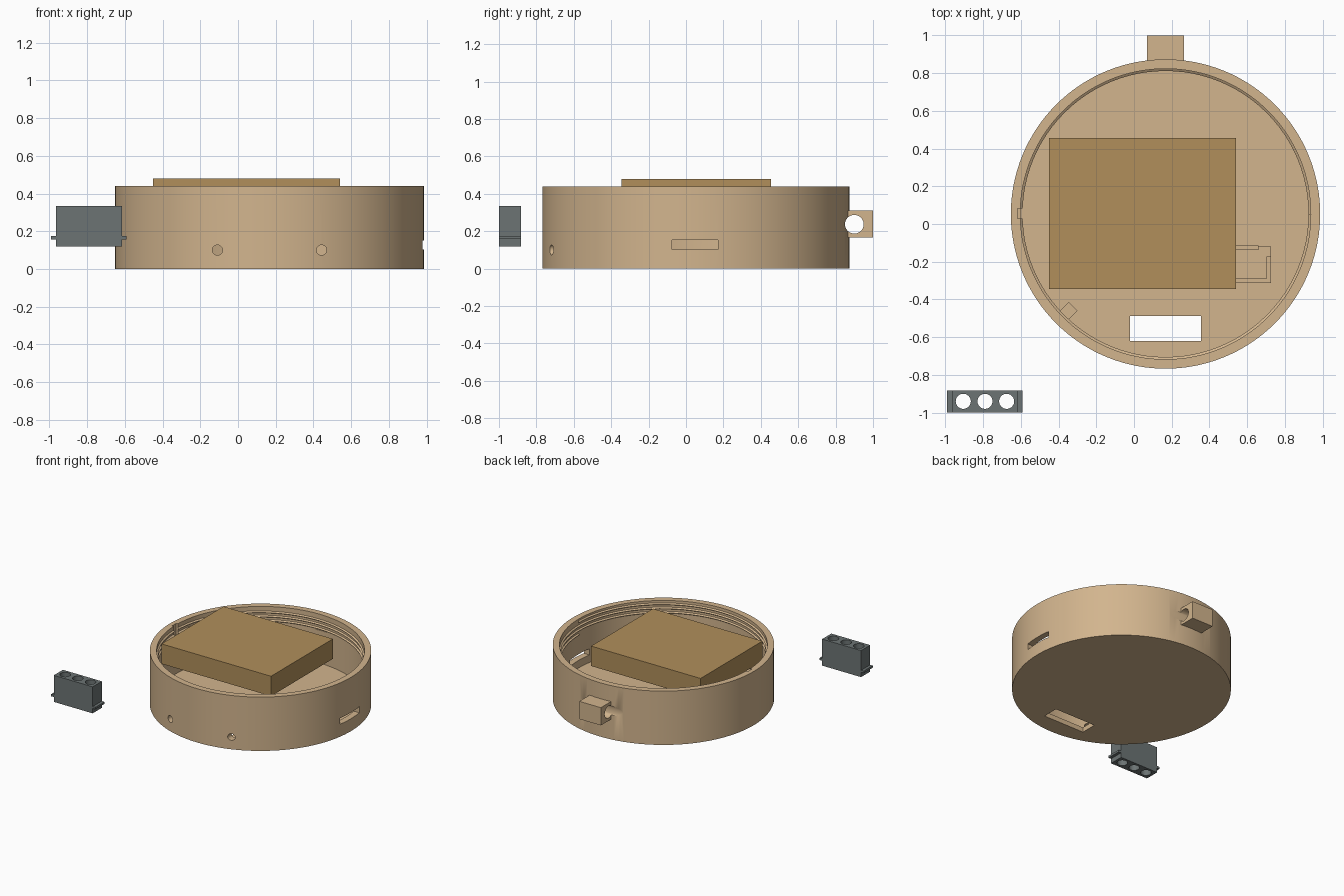
import bpy, bmesh, math
from mathutils import Matrix, Vector

if "Cube" in bpy.data.objects:
    bpy.data.objects.remove(bpy.data.objects["Cube"])

CX, CY = 0.167, 0.053          # centre of the round case
R, RI, H, FLOOR = 0.82, 0.77, 0.44, 0.04


def material(name, rgb):
    m = bpy.data.materials.new(name)
    m.use_nodes = True
    m.diffuse_color = (*rgb, 1)
    m.node_tree.nodes["Principled BSDF"].inputs["Base Color"].default_value = (*rgb, 1)
    return m


tan = material("tan plastic", (0.645, 0.46, 0.27))
brown = material("brown block", (0.44, 0.275, 0.105))
grey = material("slate grey", (0.15, 0.174, 0.174))


def finish(name, bm, mat):
    bmesh.ops.recalc_face_normals(bm, faces=bm.faces)
    mesh = bpy.data.meshes.new(name)
    bm.to_mesh(mesh)
    bm.free()
    ob = bpy.data.objects.new(name, mesh)
    bpy.context.collection.objects.link(ob)
    mesh.materials.append(mat)
    return ob


def box(name, x, y, z, mat=tan, turn=0):
    """Box from its x, y and z ranges, turned about its own upright axis."""
    bm = bmesh.new()
    spans = (x, y, z)
    centre = Vector([(a + b) / 2 for a, b in spans])
    size = [b - a for a, b in spans]
    bmesh.ops.create_cube(bm, size=1, matrix=Matrix.Translation(centre)
                          @ Matrix.Rotation(turn, 4, "Z") @ Matrix.Diagonal((*size, 1)))
    return finish(name, bm, mat)


def rod(name, centre, radius, length, axis, mat=tan):
    """Cylinder along the given direction."""
    bm = bmesh.new()
    spin = Vector(axis).to_track_quat("Z", "Y").to_matrix().to_4x4()
    bmesh.ops.create_cone(bm, cap_ends=True, segments=32, radius1=radius, radius2=radius,
                          depth=length, matrix=Matrix.Translation(centre) @ spin)
    return finish(name, bm, mat)


def activate(ob):
    bpy.ops.object.select_all(action="DESELECT")
    bpy.context.view_layer.objects.active = ob
    ob.select_set(True)


def combine(ob, other, operation="DIFFERENCE", keep=False):
    activate(ob)
    mod = ob.modifiers.new("cut", "BOOLEAN")
    mod.operation, mod.object, mod.solver = operation, other, "EXACT"
    bpy.ops.object.modifier_apply(modifier=mod.name)
    if not keep:
        bpy.data.objects.remove(other)


def smooth(ob):
    activate(ob)
    bpy.ops.object.shade_smooth_by_angle(angle=math.radians(30))


# Round open case, turned from its wall profile
profile = [(0, 0), (R, 0), (R, H), (RI, H), (RI, FLOOR), (0, FLOOR)]
bm = bmesh.new()
verts = [bm.verts.new((CX + r, CY, z)) for r, z in profile]
edges = [bm.edges.new(pair) for pair in zip(verts, verts[1:])]
bmesh.ops.spin(bm, geom=verts + edges, cent=(CX, CY, 0), axis=(0, 0, 1),
               angle=math.tau, steps=128)
bmesh.ops.remove_doubles(bm, verts=bm.verts, dist=1e-4)
case = finish("case", bm, tan)

# Lug on the back with a cross hole that also grooves the case wall
lug = box("strap_lug", (0.07, 0.265), (0.82, 1.0), (0.165, 0.31))
combine(case, lug, "UNION")
combine(case, rod("lug_cutter", (CX, 0.9, 0.237), 0.05, 1.2, (1, 0, 0)))

# Openings: floor slot, side port and two front holes
combine(case, box("floor_cutter", (-0.02, 0.355), (-0.62, -0.487), (-0.1, 0.1)))
combine(case, box("port_cutter", (0.85, 1.1), (-0.075, 0.17), (0.102, 0.152)))
for side in (-1, 1):
    combine(case, rod("hole_cutter", (CX + side * 0.276, -0.72, 0.1), 0.027, 0.3, (0, 1, 0)))

# Internal screw thread: a triangular ridge wound three times
bm = bmesh.new()
turns, steps, pitch = 3, 96, 0.034
rings = []
for i in range(turns * steps + 1):
    a = math.tau * i / steps
    z = 0.315 + pitch * i / steps
    ring = [(RI + 0.004, z - 0.011), (RI - 0.012, z), (RI + 0.004, z + 0.011)]
    rings.append([bm.verts.new((CX + r * math.cos(a), CY + r * math.sin(a), h))
                  for r, h in ring])
for low, high in zip(rings, rings[1:]):
    for j in range(3):
        k = (j + 1) % 3
        bm.faces.new((low[j], low[k], high[k], high[j]))
bm.faces.new(rings[0])
bm.faces.new(rings[-1])
thread = finish("screw_thread", bm, tan)

# Upright key notch in the rim
notch = box("notch_cutter", (-0.617, -0.5), (0.028, 0.083), (0.3, 0.6))
combine(thread, notch, keep=True)
combine(case, notch)
smooth(case)
smooth(thread)

# Small peg by the wall and a low corner holder on the floor
box("wall_peg", (-0.378, -0.312), (-0.493, -0.427), (FLOOR - 0.01, 0.12), turn=math.pi / 4)
holder = {
    "holder_front": ((0.47, 0.725), (-0.312, -0.29)),
    "holder_back": ((0.47, 0.66), (-0.137, -0.115)),
    "holder_side": ((0.703, 0.725), (-0.29, -0.172)),
}
for name, (x, y) in holder.items():
    box(name, x, y, (FLOOR - 0.01, 0.11))
box("holder_base", (0.47, 0.724), (-0.311, -0.116), (FLOOR - 0.01, FLOOR + 0.008))

# Block resting over the opening
box("block", (-0.45, 0.54), (-0.345, 0.455), (0.317, 0.48), brown)

# Loose three-hole connector with a thin mounting flange
connector = box("connector", (-0.966, -0.614), (-1.0, -0.882), (0.118, 0.335), grey)
flange = box("connector_flange", (-0.99, -0.59), (-0.9995, -0.8825), (0.157, 0.174), grey)
combine(connector, flange, "UNION")
for i in (-1, 0, 1):
    combine(connector, rod("pin_cutter", (-0.79 + i * 0.115, -0.94, 0.22), 0.04, 0.5, (0, 0, 1)))
smooth(connector)
